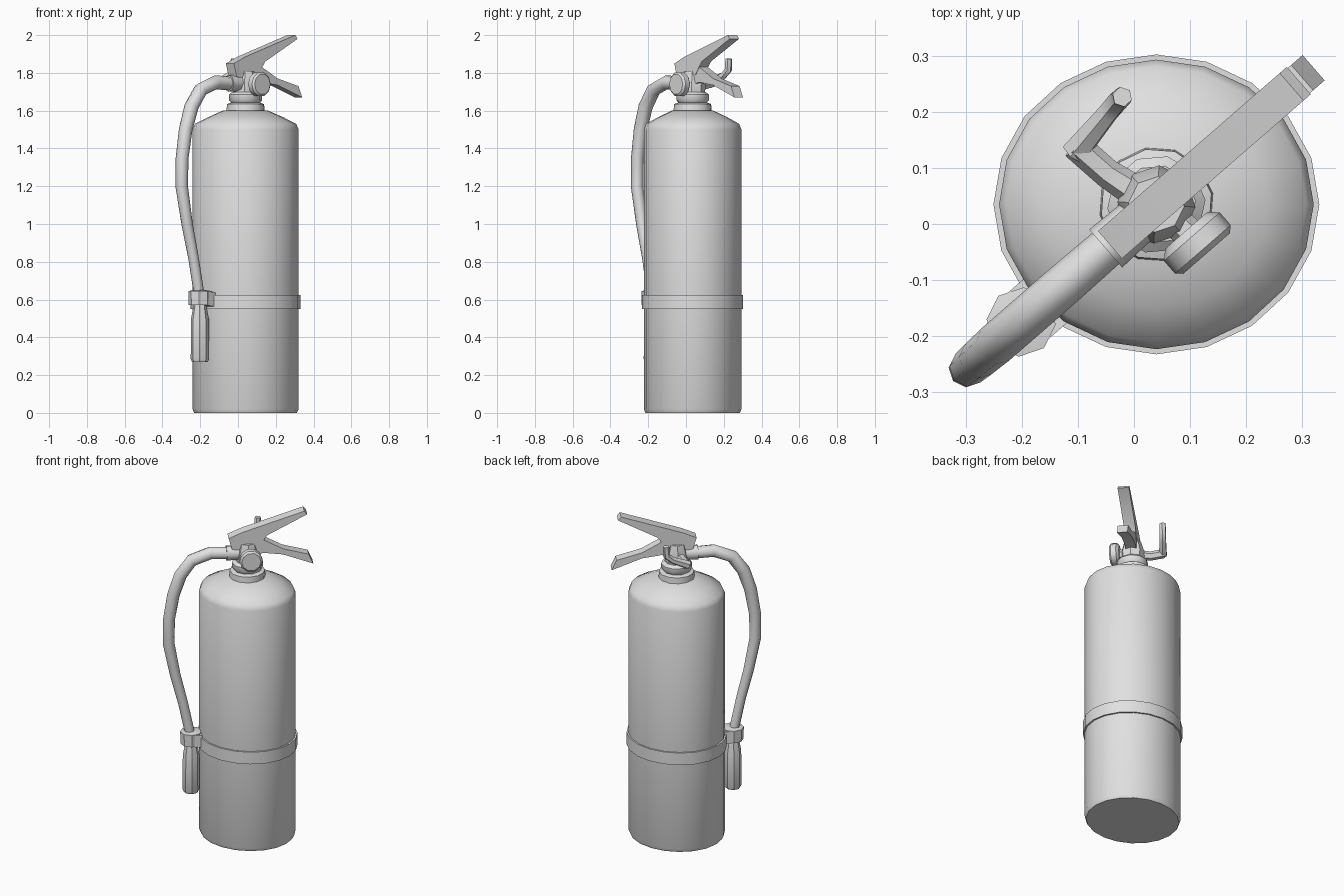
import bpy, bmesh, math
from mathutils import Vector, Matrix

cube = bpy.data.objects.get("Cube")
if cube:
    bpy.data.objects.remove(cube, do_unlink=True)

grey = bpy.data.materials.new("plain_grey")
grey.use_nodes = True
grey.diffuse_color = (0.75, 0.75, 0.75, 1)
grey.node_tree.nodes["Principled BSDF"].inputs["Base Color"].default_value = grey.diffuse_color

# Local frame: x along the handles, y across them, origin on the tank axis
FRAME = Matrix.Translation((0.04, 0.035, 0)) @ Matrix.Rotation(math.radians(41), 4, "Z")


def finish(name, bm, matrix=FRAME, angle=40):
    bmesh.ops.recalc_face_normals(bm, faces=bm.faces)
    mesh = bpy.data.meshes.new(name)
    bm.to_mesh(mesh)
    bm.free()
    mesh.materials.append(grey)
    obj = bpy.data.objects.new(name, mesh)
    bpy.context.collection.objects.link(obj)
    obj.matrix_world = matrix
    bpy.ops.object.select_all(action="DESELECT")
    bpy.context.view_layer.objects.active = obj
    obj.select_set(True)
    bpy.ops.object.shade_smooth_by_angle(angle=math.radians(angle))
    return obj


def skin(bm, rings, closed=False):
    """Join rings of vertices with quads; cap the ends unless closed."""
    n = len(rings[0])
    pairs = list(zip(rings, rings[1:] + rings[:1])) if closed else list(zip(rings, rings[1:]))
    for a, b in pairs:
        for i in range(n):
            j = (i + 1) % n
            bm.faces.new((a[i], a[j], b[j], b[i]))
    if not closed:
        bm.faces.new(rings[0])
        bm.faces.new(rings[-1])


def lathe(name, profile, sides, matrix=FRAME, oval=1.0, closed=False):
    bm = bmesh.new()
    rings = []
    for r, z in profile:
        angles = [math.tau * i / sides for i in range(sides)]
        rings.append([bm.verts.new((r * math.cos(a), r * oval * math.sin(a), z)) for a in angles])
    skin(bm, rings, closed)
    return finish(name, bm, matrix)


def tube(name, points, sides):
    """Sweep a round section along points given as (x, y, z, radius)."""
    bm = bmesh.new()
    rings = []
    path = [Vector(p[:3]) for p in points]
    for i, p in enumerate(path):
        along = (path[min(i + 1, len(path) - 1)] - path[max(i - 1, 0)]).normalized()
        guide = Vector((0, 1, 0)) if abs(along.y) < 0.8 else Vector((0, 0, 1))
        u = along.cross(guide).normalized()
        v = along.cross(u)
        r = points[i][3]
        rings.append([bm.verts.new(p + r * (u * math.cos(a) + v * math.sin(a)))
                      for a in (math.tau * k / sides for k in range(sides))])
    skin(bm, rings)
    return finish(name, bm, angle=50)


def plate(name, outline, width):
    """Extrude a side outline (x, z) evenly to both sides."""
    bm = bmesh.new()
    skin(bm, [[bm.verts.new((x, y, z)) for x, z in outline] for y in (-width / 2, width / 2)])
    return finish(name, bm, angle=30)


def offset(x, y, z):
    return FRAME @ Matrix.Translation((x, y, z))


# Tank and its strap, slightly oval
upright = Matrix.Translation((0.04, 0.035, 0))
OVAL = 0.92
lathe("tank", [(0.272, 0), (0.281, 0.02), (0.281, 1.5), (0.268, 1.53),
               (0.2, 1.565), (0.12, 1.6)], 20, upright, OVAL)
lathe("strap", [(0.275, 0.55), (0.291, 0.55), (0.291, 0.625), (0.275, 0.625)],
      20, upright, OVAL, closed=True)

# Neck and valve
lathe("neck_collar", [(0.105, 1.57), (0.1, 1.635), (0.07, 1.645)], 12)
lathe("neck_ring", [(0.075, 1.64), (0.088, 1.655), (0.088, 1.685), (0.07, 1.7)], 10)
lathe("valve_body", [(0.065, 1.69), (0.07, 1.74), (0.05, 1.81)], 8)

# Squeeze handles
plate("upper_lever", [(-0.11, 1.85), (-0.03, 1.885), (0.32, 2.0), (0.337, 1.98),
                      (0.11, 1.86), (0.06, 1.79), (-0.09, 1.78)], 0.065)
plate("lower_handle", [(-0.08, 1.8), (0.09, 1.83), (0.2, 1.77), (0.345, 1.73),
                       (0.372, 1.67), (0.2, 1.735), (0.09, 1.75), (-0.08, 1.72)], 0.06)

# Pressure gauge and its stem
facing = Matrix.Rotation(math.radians(90), 4, "X")
lathe("gauge", [(0.05, -0.015), (0.066, 0), (0.066, 0.03), (0.055, 0.04)], 10,
      offset(0.01, -0.085, 1.74) @ facing)
tube("gauge_stem", [(0, 0, 1.735, 0.028), (0.01, -0.08, 1.74, 0.028)], 6)

# Bracket and safety pin on the other side
tube("pin_bracket", [(-0.01, 0.03, 1.735, 0.03), (-0.03, 0.1, 1.735, 0.026),
                     (-0.04, 0.175, 1.75, 0.026)], 6)
tube("pin_arm", [(-0.05, 0.165, 1.745, 0.026), (0.04, 0.18, 1.785, 0.02),
                 (0.075, 0.185, 1.815, 0.02), (0.08, 0.185, 1.875, 0.018)], 6)

# Hose with its fitting, nozzle and clip
tube("hose_fitting", [(-0.03, 0, 1.745, 0.042), (-0.12, 0, 1.745, 0.045)], 8)
tube("hose", [(-0.08, 0, 1.742, 0.036), (-0.21, 0, 1.75, 0.038), (-0.315, 0, 1.71, 0.038),
              (-0.38, 0, 1.62, 0.038), (-0.42, 0, 1.5, 0.036), (-0.445, 0, 1.35, 0.034),
              (-0.448, 0, 1.2, 0.033), (-0.41, 0, 1.0, 0.03), (-0.365, 0, 0.82, 0.028),
              (-0.32, 0, 0.6, 0.028)], 8)
nozzle_spot = offset(-0.32, 0, 0)
lathe("nozzle", [(0.042, 0.27), (0.049, 0.285), (0.047, 0.5), (0.036, 0.56), (0.03, 0.62)],
      8, nozzle_spot)
lathe("hose_clip", [(0.06, 0.57), (0.062, 0.645), (0.03, 0.65)], 8, nozzle_spot)
plate("clip_arm", [(-0.32, 0.57), (-0.24, 0.56), (-0.24, 0.635), (-0.32, 0.645)], 0.11)
